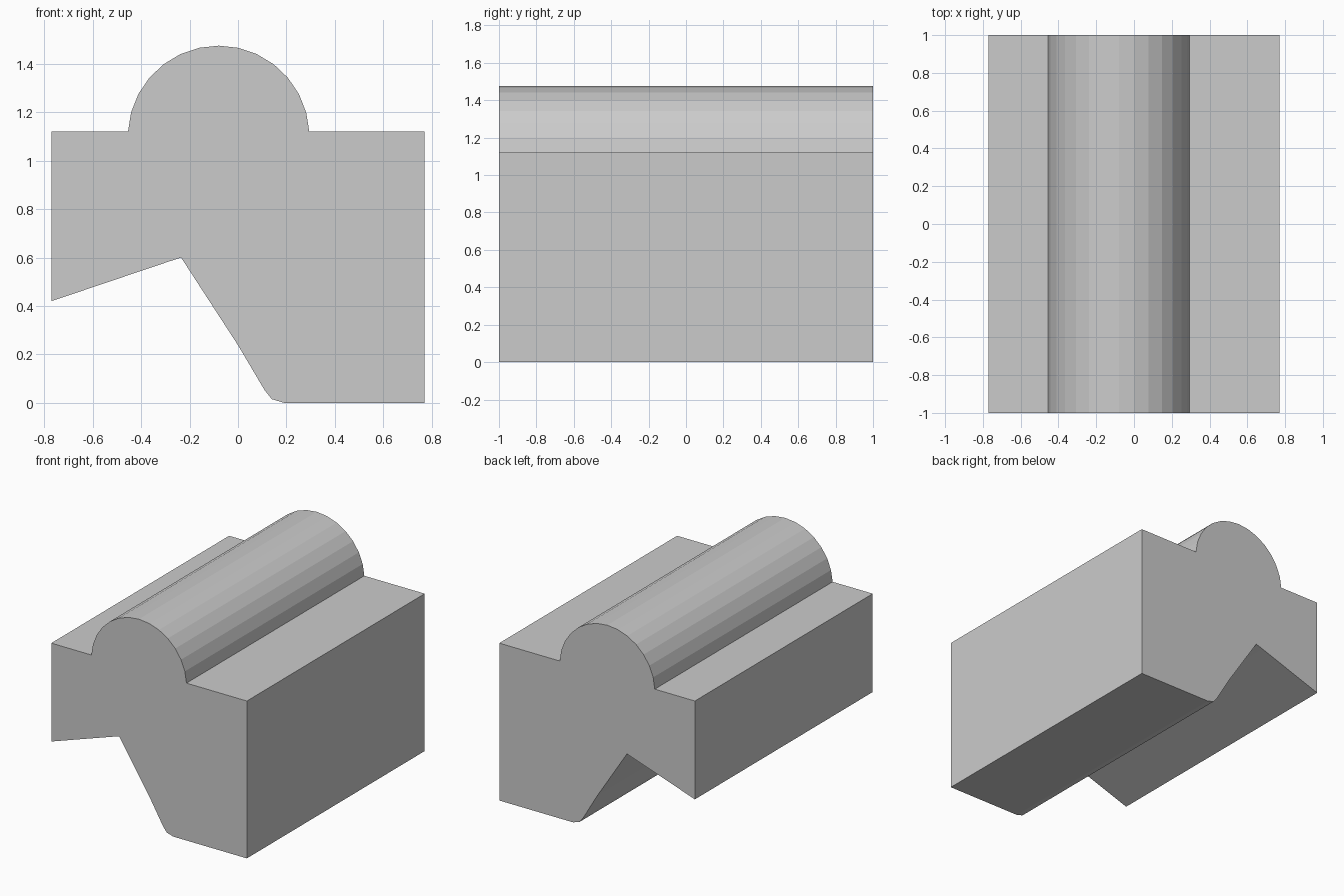
import bpy, bmesh, math

if "Cube" in bpy.data.objects:
    bpy.data.objects.remove(bpy.data.objects["Cube"])

HALF_LENGTH = 1.0

# Lower body outline in x/z, counter-clockwise seen from the front
outline = [(-0.77, 1.12), (-0.77, 0.42), (-0.29, 0.582), (-0.235, 0.6),
           (0.0, 0.238), (0.11, 0.052), (0.14, 0.015), (0.19, 0.0),
           (0.77, 0.0), (0.77, 1.12)]

# Rounded ridge on top, a faceted half circle from right to left
CX, CZ, R, SEGMENTS = -0.08, 1.1, 0.375, 14
start = math.asin((1.12 - CZ) / R)
for i in range(SEGMENTS + 1):
    a = start + (math.pi - 2 * start) * i / SEGMENTS
    outline.append((CX + R * math.cos(a), CZ + R * math.sin(a)))

# Extrude the outline along y
bm = bmesh.new()
front = bm.faces.new([bm.verts.new((x, -HALF_LENGTH, z)) for x, z in outline])
extruded = bmesh.ops.extrude_face_region(bm, geom=[front], use_keep_orig=True)
verts = [g for g in extruded["geom"] if isinstance(g, bmesh.types.BMVert)]
bmesh.ops.translate(bm, verts=verts, vec=(0, 2 * HALF_LENGTH, 0))
bmesh.ops.recalc_face_normals(bm, faces=bm.faces)

mesh = bpy.data.meshes.new("ridged_block")
bm.to_mesh(mesh)
bm.free()
block = bpy.data.objects.new("ridged_block", mesh)
bpy.context.collection.objects.link(block)
